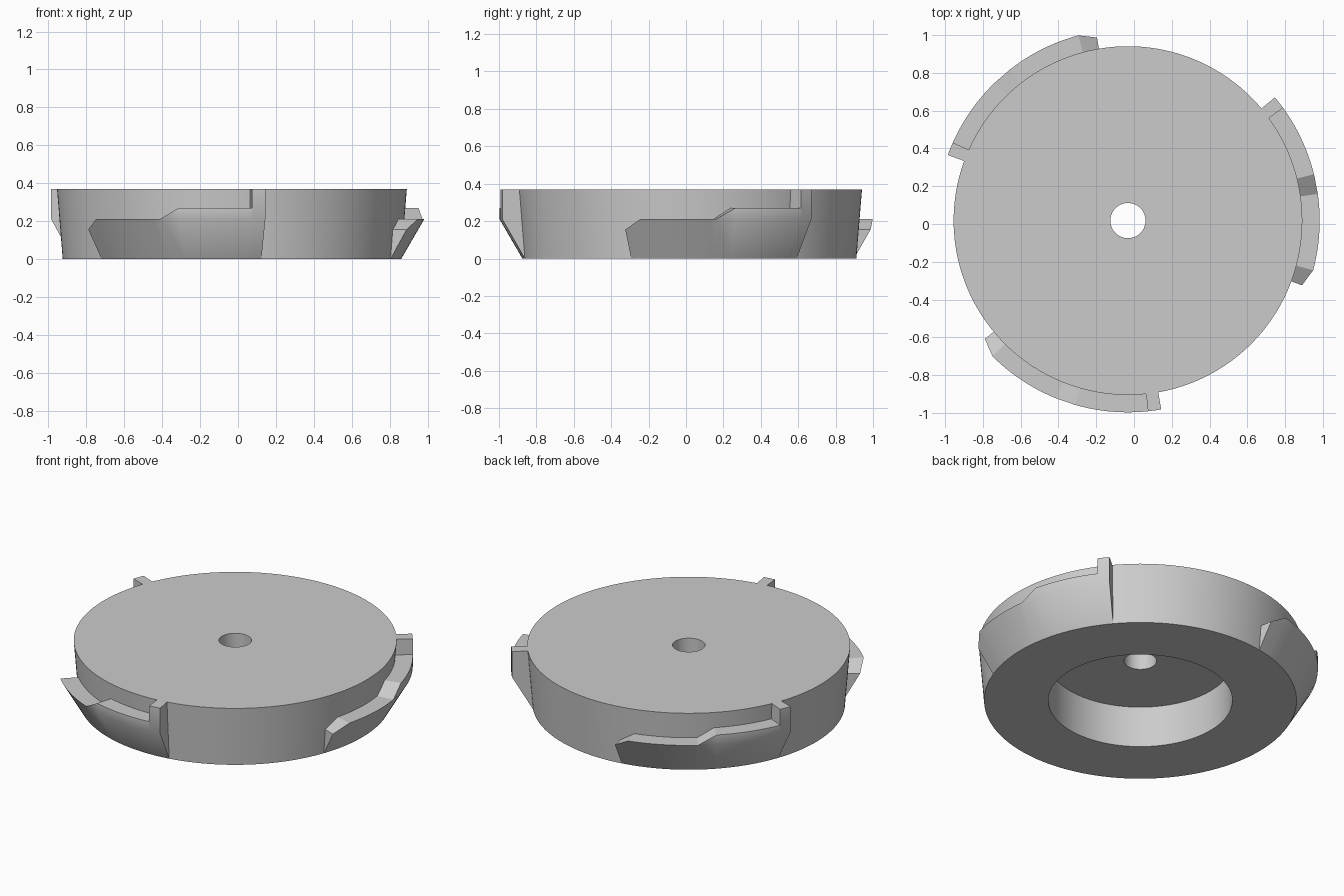
import bpy, bmesh, math
from mathutils import Vector

cube = bpy.data.objects.get("Cube")
if cube:
    bpy.data.objects.remove(cube, do_unlink=True)

CENTRE = Vector((-0.032, 0.018, 0))
HEIGHT = 0.37
R_BOTTOM, R_TOP = 0.893, 0.923
R_LUG, Z_BEND = 1.015, 0.21

grey = bpy.data.materials.new("plain grey")
grey.use_nodes = True
grey.diffuse_color = (0.6, 0.6, 0.6, 1)
grey.node_tree.nodes["Principled BSDF"].inputs["Base Color"].default_value = (0.6, 0.6, 0.6, 1)


def finish(name, bm):
    bmesh.ops.remove_doubles(bm, verts=bm.verts, dist=1e-5)
    bmesh.ops.recalc_face_normals(bm, faces=bm.faces)
    mesh = bpy.data.meshes.new(name)
    bm.to_mesh(mesh)
    bm.free()
    mesh.materials.append(grey)
    obj = bpy.data.objects.new(name, mesh)
    obj.location = CENTRE
    bpy.context.collection.objects.link(obj)
    return obj


def lug_section(angle, top):
    """Cross-section of a lug: tapered foot, upright rim, inner edge sunk in the disc."""
    bend = min(Z_BEND, top)
    r_bend = R_BOTTOM + (R_LUG - R_BOTTOM) * bend / Z_BEND
    a = math.radians(angle)
    points = [(R_BOTTOM, 0), (r_bend, bend), (r_bend, top), (0.9, top)]
    return [Vector((r * math.cos(a), r * math.sin(a), z)) for r, z in points]


def make_lug_part(name, start, stations):
    """Sweep the section clockwise through (degrees, top height, steps) stations."""
    sections = [(stations[0][0], stations[0][1])]
    for (a0, h0, _), (a1, h1, steps) in zip(stations, stations[1:]):
        for i in range(1, steps + 1):
            t = i / steps
            sections.append((a0 + (a1 - a0) * t, h0 + (h1 - h0) * t))
    bm = bmesh.new()
    rings = [[bm.verts.new(p) for p in lug_section(start - a, h)] for a, h in sections]
    outer = bm.faces.layers.int.new("outer")
    for ring, following in zip(rings, rings[1:]):
        for i in range(4):
            j = (i + 1) % 4
            face = bm.faces.new((ring[i], ring[j], following[j], following[i]))
            face.smooth = i < 2
            face[outer] = int(i < 2)
    bm.faces.new(rings[0])
    bm.faces.new(rings[-1])
    bmesh.ops.remove_doubles(bm, verts=bm.verts, dist=1e-5)
    # Only the outer skin is smooth, with a crisp border
    for edge in bm.edges:
        edge.smooth = all(f[outer] for f in edge.link_faces)
    bm.faces.layers.int.remove(outer)
    return finish(name, bm)


# Disc with a centre hole and a round recess underneath
profile = [(0.093, HEIGHT), (R_TOP, HEIGHT), (R_BOTTOM, 0),
           (0.526, 0), (0.526, 0.26), (0.093, 0.26)]
bm = bmesh.new()
verts = [bm.verts.new((r, 0, z)) for r, z in profile]
edges = [bm.edges.new((verts[i - 1], verts[i])) for i in range(len(verts))]
bmesh.ops.spin(bm, geom=verts + edges, cent=(0, 0, 0), axis=(0, 0, 1),
               angle=math.tau, steps=180)
disc = finish("disc", bm)
bpy.ops.object.select_all(action='DESELECT')
disc.select_set(True)
bpy.context.view_layer.objects.active = disc
bpy.ops.object.shade_smooth_by_angle(angle=math.radians(30))

# Three locking lugs, each a full-height stop and a stepped ramp
for n in range(3):
    start = 40 + 120 * n
    make_lug_part(f"lug_stop_{n + 1}", start, [(0, HEIGHT, 0), (4, HEIGHT, 2)])
    make_lug_part(f"lug_ramp_{n + 1}", start,
                  [(4, 0.27, 0), (26, 0.27, 11), (32, Z_BEND, 1),
                   (55, Z_BEND, 12), (60.4, 0.155, 1)])
